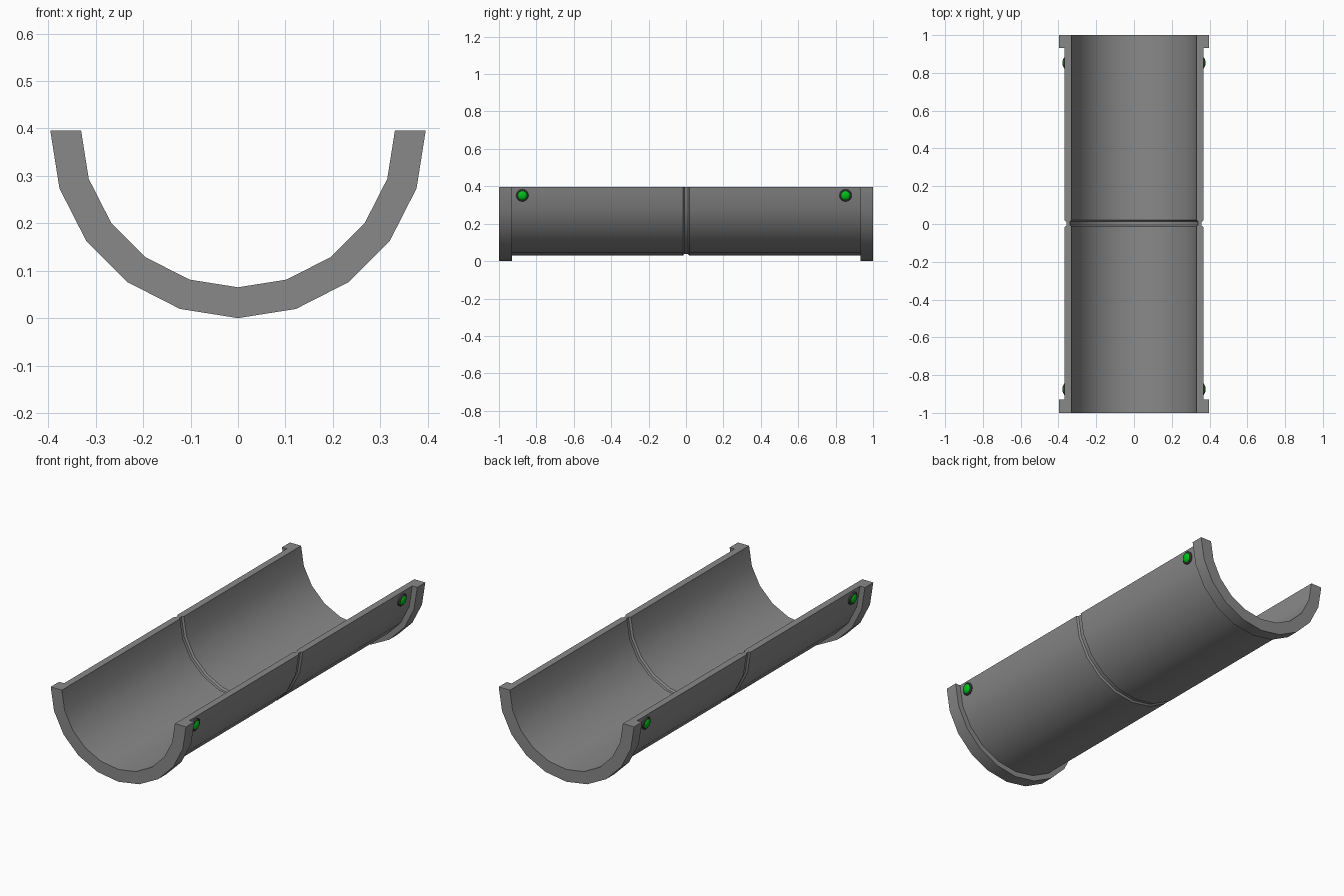
import bpy, bmesh, math
from mathutils import Matrix, Vector

cube = bpy.data.objects.get("Cube")
if cube:
    bpy.data.objects.remove(cube, do_unlink=True)


def material(name, rgb):
    m = bpy.data.materials.new(name)
    m.use_nodes = True
    m.diffuse_color = (*rgb, 1)
    m.node_tree.nodes["Principled BSDF"].inputs["Base Color"].default_value = (*rgb, 1)
    return m


GREY = material("grey metal", (0.25, 0.25, 0.25))
DARK = material("dark grey rim", (0.08, 0.08, 0.08))
GREEN = material("green light", (0.0, 0.55, 0.01))

CENTRE_Z = 0.396
STEPS = 10


def finish(bm, name, mats):
    bmesh.ops.recalc_face_normals(bm, faces=bm.faces)
    mesh = bpy.data.meshes.new(name)
    bm.to_mesh(mesh)
    bm.free()
    for m in mats:
        mesh.materials.append(m)
    ob = bpy.data.objects.new(name, mesh)
    bpy.context.collection.objects.link(ob)
    bpy.ops.object.select_all(action='DESELECT')
    ob.select_set(True)
    bpy.context.view_layer.objects.active = ob
    bpy.ops.object.shade_smooth_by_angle(angle=math.radians(30))
    return ob


def sweep(profile, angles, point):
    """Sweep a closed (radius, along) profile through the angles."""
    bm = bmesh.new()
    rings = [[bm.verts.new(point(r, t, a)) for r, t in profile] for a in angles]
    n = len(profile)
    for r0, r1 in zip(rings, rings[1:]):
        for i in range(n):
            j = (i + 1) % n
            bm.faces.new((r0[i], r0[j], r1[j], r1[i]))
    bm.faces.new(rings[0])
    bm.faces.new(rings[-1])
    return bm


# Half-round trough: end flanges, outer wall, and a shallow seam at mid length
R_FLANGE, R_WALL, R_IN = 0.396, 0.367, 0.331
outer = [(R_FLANGE, -1), (R_FLANGE, -0.93), (R_WALL, -0.93),
         (R_WALL, -0.016), (R_WALL - 0.009, -0.009),
         (R_WALL - 0.009, 0.011), (R_WALL, 0.018),
         (R_WALL, 0.933), (R_FLANGE, 0.933), (R_FLANGE, 1)]
inner = [(R_IN, 1), (R_IN, 0.02), (R_IN + 0.009, 0.013),
         (R_IN + 0.009, -0.005), (R_IN, -0.012), (R_IN, -1)]
angles = [math.pi * (1 + i / STEPS) for i in range(STEPS + 1)]
trough = sweep(outer + inner, angles,
               lambda r, y, a: (r * math.cos(a), y, CENTRE_Z + r * math.sin(a)))
finish(trough, "trough", [GREY])


# Signal lights: a dark bezel with a green dome, two on each side
def lathe(name, profile, mat, place, sides=16):
    bm = bmesh.new()
    rings = []
    for r, h in profile:
        rings.append([bm.verts.new((h, r * math.cos(2 * math.pi * k / sides),
                                    r * math.sin(2 * math.pi * k / sides)))
                      for k in range(sides)])
    for r0, r1 in zip(rings, rings[1:]):
        for k in range(sides):
            j = (k + 1) % sides
            bm.faces.new((r0[k], r0[j], r1[j], r1[k]))
    bm.faces.new(rings[0])
    bm.faces.new(rings[-1])
    bm.transform(place)
    finish(bm, name, [mat])


bezel = [(0.033, -0.012), (0.033, 0.006), (0.029, 0.010), (0.024, 0.010)]
dome = [(0.025, -0.008), (0.025, 0.010), (0.020, 0.0145), (0.012, 0.0175), (0.004, 0.0185)]
for side, sx in (("left", 1), ("right", -1)):
    for end, y in (("front", -0.875), ("back", 0.853)):
        # tilted to sit flush on the uppermost wall facet
        place = (Matrix.Translation(Vector((sx * 0.360, y, 0.352)))
                 @ Matrix.Scale(sx, 4, Vector((1, 0, 0)))
                 @ Matrix.Rotation(math.radians(9), 4, 'Y'))
        lathe(f"light_bezel_{end}_{side}", bezel, DARK, place)
        lathe(f"light_{end}_{side}", dome, GREEN, place)
